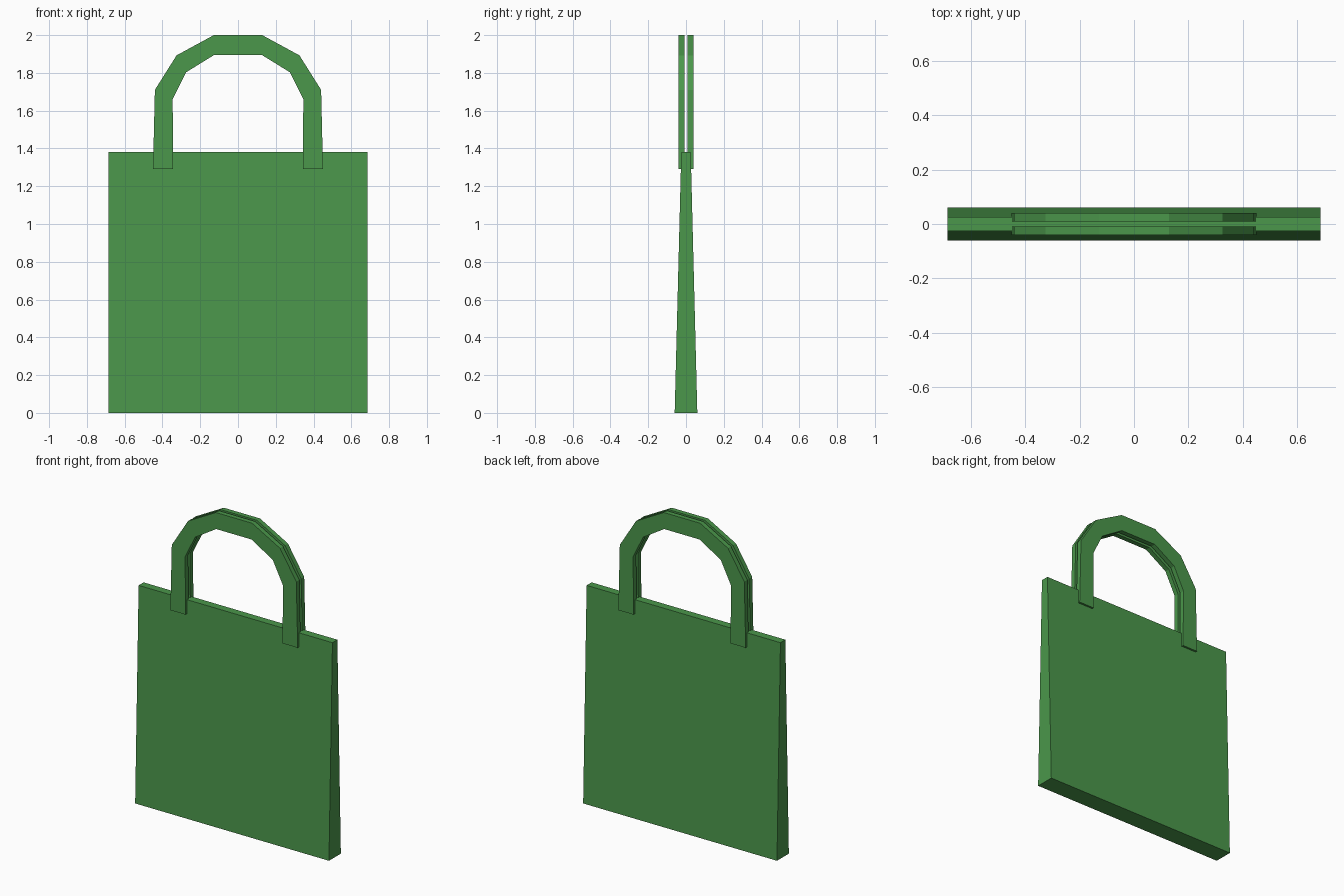
import bpy, bmesh

if "Cube" in bpy.data.objects:
    bpy.data.objects.remove(bpy.data.objects["Cube"])

green = bpy.data.materials.new("green cloth")
green.diffuse_color = (0.07, 0.31, 0.07, 1)
green.use_nodes = True
green.node_tree.nodes["Principled BSDF"].inputs["Base Color"].default_value = green.diffuse_color


def finish(name, bm):
    bmesh.ops.recalc_face_normals(bm, faces=bm.faces)
    mesh = bpy.data.meshes.new(name)
    bm.to_mesh(mesh)
    bm.free()
    mesh.materials.append(green)
    obj = bpy.data.objects.new(name, mesh)
    bpy.context.collection.objects.link(obj)


# Bag body: a flat box that narrows in depth towards the top
W, H, D_BOTTOM, D_TOP = 0.685, 1.38, 0.06, 0.025
bm = bmesh.new()
bmesh.ops.create_cube(bm, size=2)
for v in bm.verts:
    top = v.co.z > 0
    v.co = (v.co.x * W, v.co.y * (D_TOP if top else D_BOTTOM), H if top else 0)
finish("bag_body", bm)

# Handle profile: half of the outer and inner edge, mirrored in x
outer = [(0.45, 1.29), (0.44, 1.71), (0.325, 1.893), (0.128, 2.0)]
inner = [(0.343, 1.29), (0.346, 1.66), (0.275, 1.803), (0.126, 1.895)]


def full_edge(half):
    return half + [(-x, z) for x, z in reversed(half)]


def make_handle(name, y0, y1):
    bm = bmesh.new()
    # Rings of four corners along the strap, bridged into a tube
    rings = [[bm.verts.new((x, y, z)) for (x, z), y in
              ((o, y0), (i, y0), (i, y1), (o, y1))]
             for o, i in zip(full_edge(outer), full_edge(inner))]
    for a, b in zip(rings, rings[1:]):
        for k in range(4):
            n = (k + 1) % 4
            bm.faces.new((a[k], a[n], b[n], b[k]))
    bm.faces.new(rings[0])
    bm.faces.new(rings[-1])
    finish(name, bm)


make_handle("front_handle", -0.04, -0.009)
make_handle("back_handle", 0.009, 0.04)
